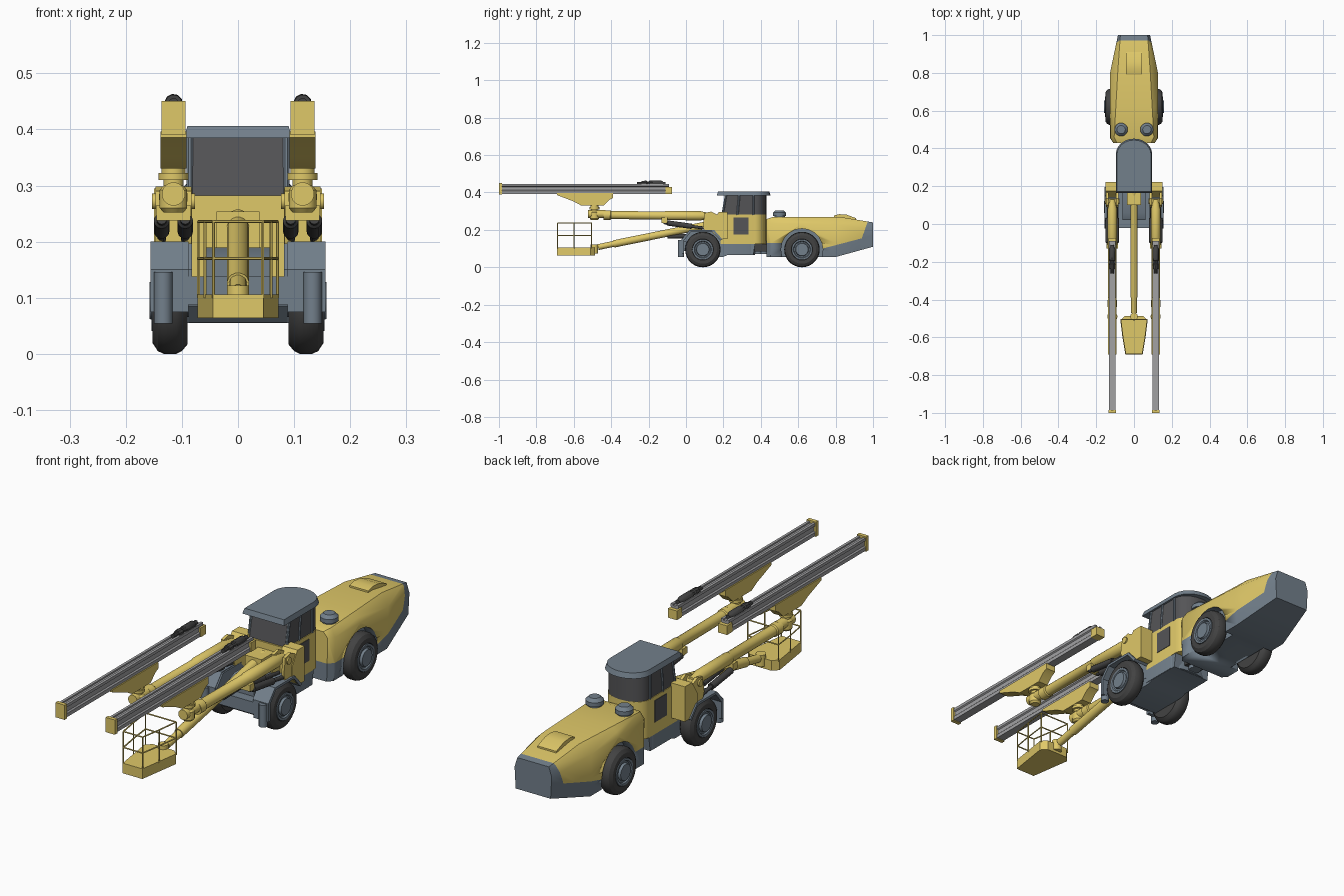
import bpy, bmesh, math
from mathutils import Vector

if "Cube" in bpy.data.objects:
    bpy.data.objects.remove(bpy.data.objects["Cube"])


def material(name, r, g, b):
    m = bpy.data.materials.new(name)
    m.diffuse_color = (r, g, b, 1)
    m.use_nodes = True
    m.node_tree.nodes["Principled BSDF"].inputs["Base Color"].default_value = m.diffuse_color
    return m


YEL = material("yellow_paint", 0.74, 0.58, 0.14)
BLUE = material("slate_paint", 0.17, 0.215, 0.26)
DARK = material("rubber", 0.055, 0.055, 0.055)
GLASS = material("tinted_glass", 0.09, 0.09, 0.095)
STEEL = material("steel", 0.36, 0.36, 0.37)


def finish(name, bm, *mats):
    bmesh.ops.recalc_face_normals(bm, faces=bm.faces)
    for f in bm.faces:
        f.smooth = True
    for e in bm.edges:
        e.smooth = len(e.link_faces) == 2 and e.calc_face_angle(0) < math.radians(32)
    me = bpy.data.meshes.new(name)
    bm.to_mesh(me)
    bm.free()
    for m in mats:
        me.materials.append(m)
    ob = bpy.data.objects.new(name, me)
    bpy.context.collection.objects.link(ob)
    return ob


def prism(name, pts, axis, lo, hi, mat):
    """Extrude a 2D outline along an axis."""
    place = {"x": lambda a, b: (lo, a, b), "y": lambda a, b: (a, lo, b), "z": lambda a, b: (a, b, lo)}[axis]
    bm = bmesh.new()
    face = bm.faces.new([bm.verts.new(place(a, b)) for a, b in pts])
    new = bmesh.ops.extrude_face_region(bm, geom=[face])["geom"]
    d = Vector([(hi - lo) * (axis == k) for k in "xyz"])
    bmesh.ops.translate(bm, vec=d, verts=[v for v in new if isinstance(v, bmesh.types.BMVert)])
    return finish(name, bm, mat)


def box(name, x, y, z, mat):
    return prism(name, [(x[0], y[0]), (x[1], y[0]), (x[1], y[1]), (x[0], y[1])], "z", z[0], z[1], mat)


def lathe(name, start, direction, profile, mat, n=16):
    """Solid of revolution; profile is (distance along axis, radius)."""
    d = Vector(direction).normalized()
    u = d.orthogonal().normalized()
    w = d.cross(u)
    bm = bmesh.new()
    rings = []
    for t, r in profile:
        rings.append([bm.verts.new(Vector(start) + d * t + r * (u * math.cos(a) + w * math.sin(a)))
                      for a in (2 * math.pi * (i + .5) / n for i in range(n))])
    for a, b in zip(rings, rings[1:]):
        for i in range(n):
            bm.faces.new((a[i], a[(i + 1) % n], b[(i + 1) % n], b[i]))
    bm.faces.new(rings[0])
    bm.faces.new(rings[-1])
    return finish(name, bm, mat)


def tube(name, a, b, r, mat, n=16):
    d = Vector(b) - Vector(a)
    return lathe(name, a, d, [(0, r), (d.length, r)], mat, n)


# Rear engine body: hull split into slate underside and yellow top
half = [(.105, .43, .055), (.122, .45, .055), (.122, .8, .055), (.08, 1, .11), (.085, 1, .2), (.072, 1, .24),
        (.11, .43, .235), (.125, .455, .235), (.09, .43, .258), (.105, .46, .268), (.127, .8, .23),
        (.127, .8, .1), (.085, .82, .27), (.127, .455, .1)]
bm = bmesh.new()
for x, y, z in half:
    bm.verts.new((x, y, z))
    bm.verts.new((-x, y, z))
hull = bmesh.ops.convex_hull(bm, input=bm.verts)
bmesh.ops.delete(bm, geom=[v for v in bm.verts if not v.link_faces], context="VERTS")
bmesh.ops.dissolve_limit(bm, angle_limit=.02, verts=bm.verts, edges=bm.edges)
under = (Vector((0, .73, .10)), Vector((0, -.055, .21)))
tail = (Vector((0, .94, .155)), Vector((0, .085, -.03)))
for co, no in [(Vector((0, .62, 0)), (0, 1, 0)), (Vector((0, 0, .13)), (0, 0, 1)), under, tail]:
    bmesh.ops.bisect_plane(bm, geom=bm.verts[:] + bm.edges[:] + bm.faces[:], plane_co=co, plane_no=no)
for f in bm.faces:
    c = f.calc_center_median()
    low = c.z < .13 if c.y < .62 else (c - under[0]).dot(under[1]) < 0
    f.material_index = 0 if low or (c - tail[0]).dot(tail[1]) > 0 else 1
body = finish("rear_body", bm, BLUE, YEL)
for s in (-1, 1):
    cutter = tube("arch_cutter", (s * .082, .62, .095), (s * .2, .62, .095), .112, BLUE, 20)
    cutter.hide_render = True
    mod = body.modifiers.new("arch", "BOOLEAN")
    mod.operation, mod.solver, mod.object = "DIFFERENCE", "EXACT", cutter
    bpy.context.view_layer.objects.active = body
    bpy.ops.object.modifier_apply(modifier=mod.name)
    bpy.data.objects.remove(cutter)
prism("hood_bump", [(.79, .255), (.79, .277), (.82, .284), (.86, .281), (.91, .262), (.91, .245)], "x", -.043, .043, YEL)

# Articulated joint and front chassis
box("joint_tongue", (-.04, .04), (.34, .45), (.085, .125), DARK)
for y in (.385, .415):
    lathe("joint_pin", (0, y, .07), (0, 0, 1), [(0, .025), (.07, .025)], BLUE)
prism("front_chassis", [(0, .085), (.03, .056), (.2, .056), (.22, .065), (.36, .065), (.37, .13), (0, .138)],
      "x", -.088, .088, BLUE)
box("front_bumper", (-.12, .12), (-.022, .004), (.088, .138), BLUE)
prism("axle_cover", [(.02, .135), (.02, .17), (.06, .19), (.19, .19), (.19, .135)], "x", -.06, .06, BLUE)


# Cab with rounded rear
def cab_plan(w, front, straight, back):
    arc = [(w * math.cos(a), straight + (back - straight) * math.sin(a)) for a in (math.pi * i / 12 for i in range(13))]
    return [(-w, front), (w, front)] + arc


prism("cab_sill", cab_plan(.09, .185, .34, .37), "z", .066, .125, BLUE)
prism("cab_body", cab_plan(.09, .185, .37, .43), "z", .125, .282, YEL)
glass = prism("cab_glass", cab_plan(.087, .192, .37, .43), "z", .282, .388, GLASS)
for v in glass.data.vertices:
    if v.co.z > .3 and v.co.y < .3:
        v.co.y += .02
roof = prism("cab_roof", cab_plan(.096, .165, .37, .452), "z", .385, .406, BLUE)
for v in roof.data.vertices:
    if v.co.z > .4:
        v.co.x *= .94
        v.co.y = .3 + (v.co.y - .3) * .95
for s in (-1, 1):
    for y0, y1 in ((.195, .214), (.275, .285), (.36, .36)):
        tube("cab_pillar", (s * .086, y0, .28), (s * .086, y1, .39), .006, BLUE, 8)
    box("cab_door_window", sorted((s * .08, s * .092)), (.255, .335), (.175, .265), GLASS)

# Basket lifting arm
a, b = Vector((0, -.47, .108)), Vector((0, .17, .238))
tube("basket_arm_inner", a, a.lerp(b, .7), .016, YEL)
tube("basket_arm_outer", a.lerp(b, .13), b, .02, YEL)
box("arm_bracket", (-.038, .038), (.1, .19), (.19, .254), YEL)
tube("arm_lift_cylinder", (0, .1, .17), (0, -.1, .165), .012, DARK)
tube("basket_wrist", (0, -.49, .075), (0, -.49, .122), .02, YEL)

# Work basket with railing
plan = [(-.045, -.69), (.045, -.69), (.072, -.51), (.05, -.487), (-.05, -.487), (-.072, -.51)]
prism("basket_floor", plan, "z", .064, .106, YEL)
mid = .0585
posts = [(-.044, -.687), (-mid, -.6), (-.07, -.505), (.07, -.505), (mid, -.6), (.044, -.687)]
for i, (x, y) in enumerate(posts):
    tube("basket_post", (x, y, .1), (x, y, .236), .0028, YEL, 6)
    x2, y2 = posts[(i + 1) % 6]
    for z in (.17, .236):
        tube("basket_rail", (x, y, z), (x2, y2, z), .0028, YEL, 6)

for s in (-1, 1):
    X = s * .115
    # Wheels
    for y in (.09, .62):
        lathe("tyre", (s * .09, y, .095), (s, 0, 0), [(0, .06), (0, .078), (.01, .09), (.02, .095), (.042, .095),
              (.053, .09), (.062, .076), (.062, .057), (.054, .054)], DARK, 28)
        lathe("wheel_hub", (s * .1, y, .095), (s, 0, 0), [(0, .055), (.054, .055), (.054, .046), (.048, .042),
              (.048, .036), (.058, .033)], BLUE, 24)
        tube("axle", (0, y, .095), (s * .1, y, .095), .03, BLUE)
    # Front fender and stabiliser leg
    prism("front_fender", [(-.024, .075), (-.024, .15), (.02, .2), (.15, .2), (.195, .15), (.185, .143),
          (.145, .19), (.027, .19), (-.01, .145), (-.01, .075)], "x", s * .088, s * .156, BLUE)
    prism("fender_inner_wall", [(-.02, .09), (-.02, .15), (.02, .197), (.15, .197), (.19, .15), (.19, .09)],
          "x", s * .082, s * .089, BLUE)
    tube("stabiliser_leg", (s * .133, -.026, .054), (s * .133, -.026, .146), .0165, BLUE, 12)
    # Air intake canister
    lathe("intake_canister", (s * .068, .5, .25), (0, 0, 1),
          [(0, .028), (.025, .028), (.025, .035), (.042, .035), (.055, .022)], BLUE, 20)
    # Boom mount beside the cab
    prism("boom_mount", [(.14, .19), (.14, .24), (.175, .295), (.222, .295), (.222, .15), (.18, .15)],
          "x", s * .082, s * .15, YEL)
    for dx in (-.026, .026):
        prism("boom_fork", [(.19, .2), (.1, .195), (.09, .225), (.1, .29), (.135, .298), (.19, .27)],
              "x", X + dx - .006, X + dx + .006, YEL)
    tube("boom_pivot", (X - .038, .12, .272), (X + .038, .12, .272), .014, YEL)
    # Boom, its lift cylinders and lug
    lathe("boom", (X, .13, .275), (0, -1, .008), [(0, .016), (.03, .02), (.05, .025), (.24, .025), (.245, .022),
          (.53, .022), (.535, .026), (.57, .026)], YEL)
    box("cylinder_lug", (X - .03, X + .03), (-.13, -.1), (.238, .265), YEL)
    for dx in (-.021, .021):
        lathe("lift_cylinder", (X + dx, .13, .205), (0, -.25, .035),
              [(0, .008), (.1, .008), (.1, .014), (.23, .014), (.235, .009), (.252, .009)], DARK, 12)
    # Boom head swivel
    lathe("feed_swivel", (X, -.49, .252), (0, 0, 1), [(0, .018), (.008, .025), (.04, .025), (.048, .018),
          (.058, .018), (.058, .027), (.07, .027), (.07, .022), (.085, .022)], YEL)
    tube("swivel_side_drive", (X, -.525, .285), (X, -.43, .285), .021, YEL)
    # Feed cradle, rail, end caps
    prism("feed_cradle", [(-.69, .396), (-.69, .386), (-.6, .352), (-.56, .33), (-.44, .33), (-.41, .36),
          (-.39, .37), (-.39, .396)], "x", X - .023, X + .023, YEL)
    side = [(.018, .393), (.018, .408), (.013, .413), (.013, .43), (.018, .434), (.018, .446), (.007, .446), (.007, .44)]
    prism("feed_rail", [(X + x, z) for x, z in side] + [(X - x, z) for x, z in reversed(side)], "y", -.99, -.09, STEEL)
    box("rail_front_cap", (X - .021, X + .021), (-1, -.984), (.39, .451), YEL)
    box("rail_rear_cap", (X - .0205, X + .0205), (-.11, -.075), (.392, .43), YEL)
    # Rock drill
    lathe("rock_drill", (X, -.262, .447), (0, 1, 0), [(0, .009), (.025, .009), (.025, .015), (.05, .0165),
          (.055, .013), (.065, .013), (.068, .0165), (.13, .0165), (.14, .01), (.152, .01)], DARK, 10)
